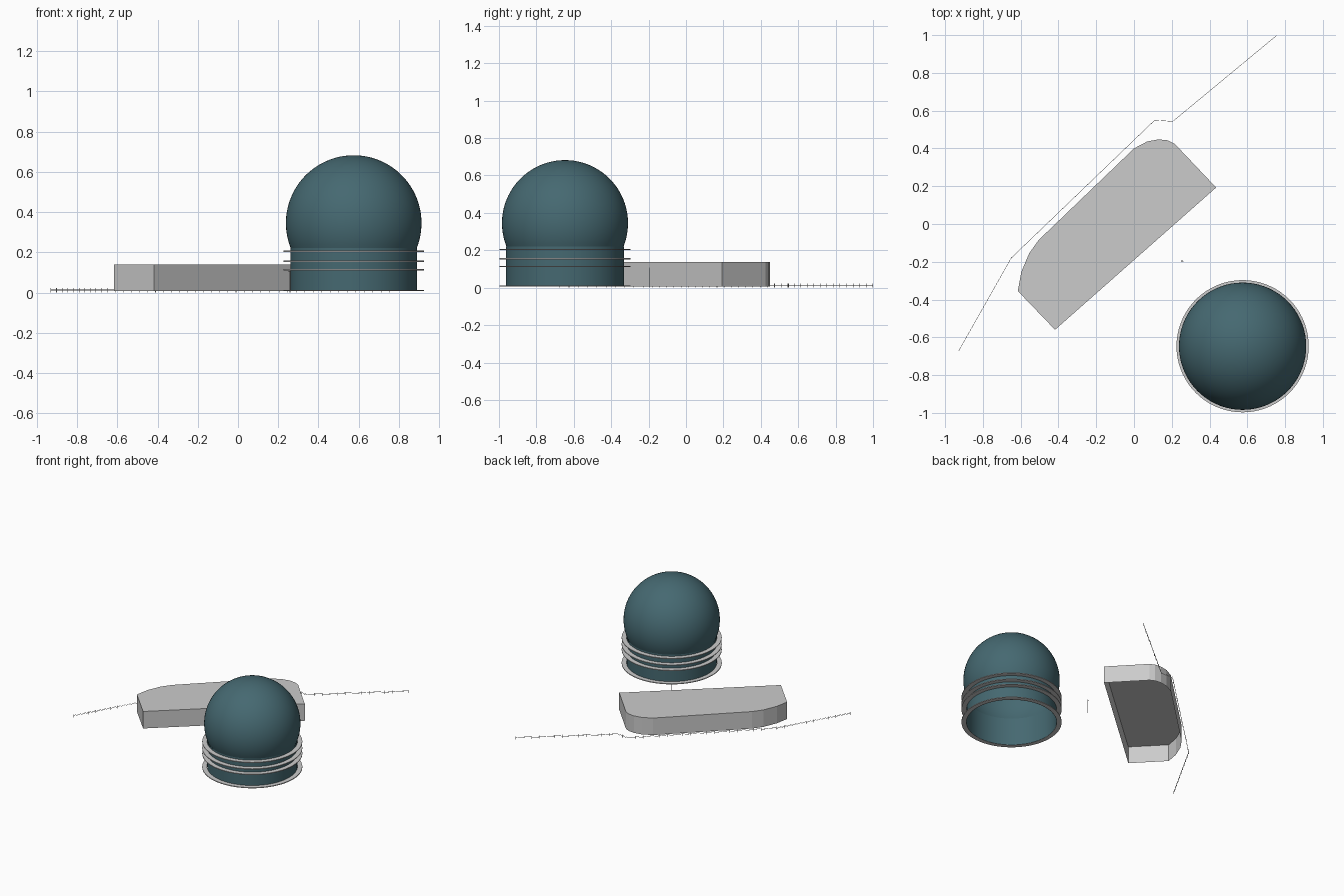
import bpy, bmesh, math
from mathutils import Vector

if "Cube" in bpy.data.objects:
    bpy.data.objects.remove(bpy.data.objects["Cube"])

BASE = 0.007
CX, CY = 0.575, -0.647


def make_object(name, bm, mat=None, smooth=False):
    bmesh.ops.recalc_face_normals(bm, faces=bm.faces[:])
    mesh = bpy.data.meshes.new(name)
    bm.to_mesh(mesh)
    bm.free()
    ob = bpy.data.objects.new(name, mesh)
    bpy.context.collection.objects.link(ob)
    if mat:
        mesh.materials.append(mat)
    if smooth:
        bpy.ops.object.select_all(action='DESELECT')
        ob.select_set(True)
        bpy.context.view_layer.objects.active = ob
        bpy.ops.object.shade_smooth_by_angle(angle=math.radians(30))
    return ob


def lathe(name, profile, closed=False, mat=None, sides=72):
    """Revolve (radius, height) points around the dome axis."""
    bm = bmesh.new()
    verts = [bm.verts.new((CX + r, CY, z)) for r, z in profile]
    edges = [bm.edges.new(p) for p in zip(verts, verts[1:])]
    if closed:
        edges.append(bm.edges.new((verts[-1], verts[0])))
    bmesh.ops.spin(bm, geom=verts + edges, cent=(CX, CY, 0), axis=(0, 0, 1),
                   angle=math.tau, steps=sides, use_duplicate=False)
    bmesh.ops.remove_doubles(bm, verts=bm.verts[:], dist=1e-5)
    return make_object(name, bm, mat, True)


def bar(bm, a, b, r):
    """Thin four-sided bar between two points."""
    a, b = Vector(a), Vector(b)
    d = b - a
    m = d.to_track_quat('Z', 'Y').to_matrix().to_4x4()
    m.translation = (a + b) / 2
    bmesh.ops.create_cone(bm, cap_ends=True, segments=4, radius1=r, radius2=r,
                          depth=d.length, matrix=m)


teal = bpy.data.materials.new("teal_metal")
teal.diffuse_color = (0.06, 0.14, 0.165, 1)
teal.use_nodes = True
teal.node_tree.nodes["Principled BSDF"].inputs["Base Color"].default_value = teal.diffuse_color

# Dome: open-bottomed drum and sphere cap
R, CZ = 0.337, 0.345
lathe("drum_wall", [(0.315, BASE), (0.315, 0.22)], mat=teal)
start = math.asin((0.217 - CZ) / R)
steps = 28
angles = [start + (math.pi / 2 - start) * i / steps for i in range(steps + 1)]
lathe("dome_shell", [(max(R * math.cos(a), 0), CZ + R * math.sin(a)) for a in angles], mat=teal)

# Ring walkways around the drum
for i, z in enumerate((BASE, 0.11, 0.152, 0.202)):
    lathe(f"ring_walkway_{i + 1}",
          [(0.316, z), (0.35, z), (0.35, z + 0.006), (0.316, z + 0.006)], closed=True)

# Long building: walls and flat roof, open underneath
outline = [(-0.418, -0.56), (0.435, 0.193), (0.215, 0.425), (0.178, 0.443), (0.13, 0.448),
           (0.07, 0.437), (0.0, 0.4), (-0.505, -0.085), (-0.555, -0.155),
           (-0.597, -0.255), (-0.615, -0.355)]
bm = bmesh.new()
low = [bm.verts.new((x, y, BASE)) for x, y in outline]
top = [bm.verts.new((x, y, 0.138)) for x, y in outline]
n = len(outline)
for i in range(n):
    j = (i + 1) % n
    bm.faces.new((low[i], low[j], top[j], top[i]))
bm.faces.new(top)
make_object("building", bm)

# Boundary fence: posts and rails along a bent path
path = [(-0.93, -0.675), (-0.65, -0.18), (0.11, 0.55), (0.205, 0.543), (0.755, 0.998)]
posts, rails = bmesh.new(), bmesh.new()
for a, b in zip(path, path[1:]):
    va, vb = Vector(a), Vector(b)
    count = max(1, round((vb - va).length / 0.055))
    for k in range(count):
        p = va.lerp(vb, k / count)
        bar(posts, (p.x, p.y, 0), (p.x, p.y, 0.023), 0.0014)
    for z in (0.011, 0.017):
        bar(rails, (*a, z), (*b, z), 0.001)
bar(posts, (*path[-1], 0), (*path[-1], 0.023), 0.0014)
make_object("fence_posts", posts)
make_object("fence_rails", rails)

# Lamp post beside the dome
bm = bmesh.new()
bar(bm, (0.258, -0.197, 0), (0.258, -0.197, 0.105), 0.0018)
bar(bm, (0.25, -0.195, 0.105), (0.262, -0.197, 0.105), 0.0022)
make_object("lamp_post", bm)
